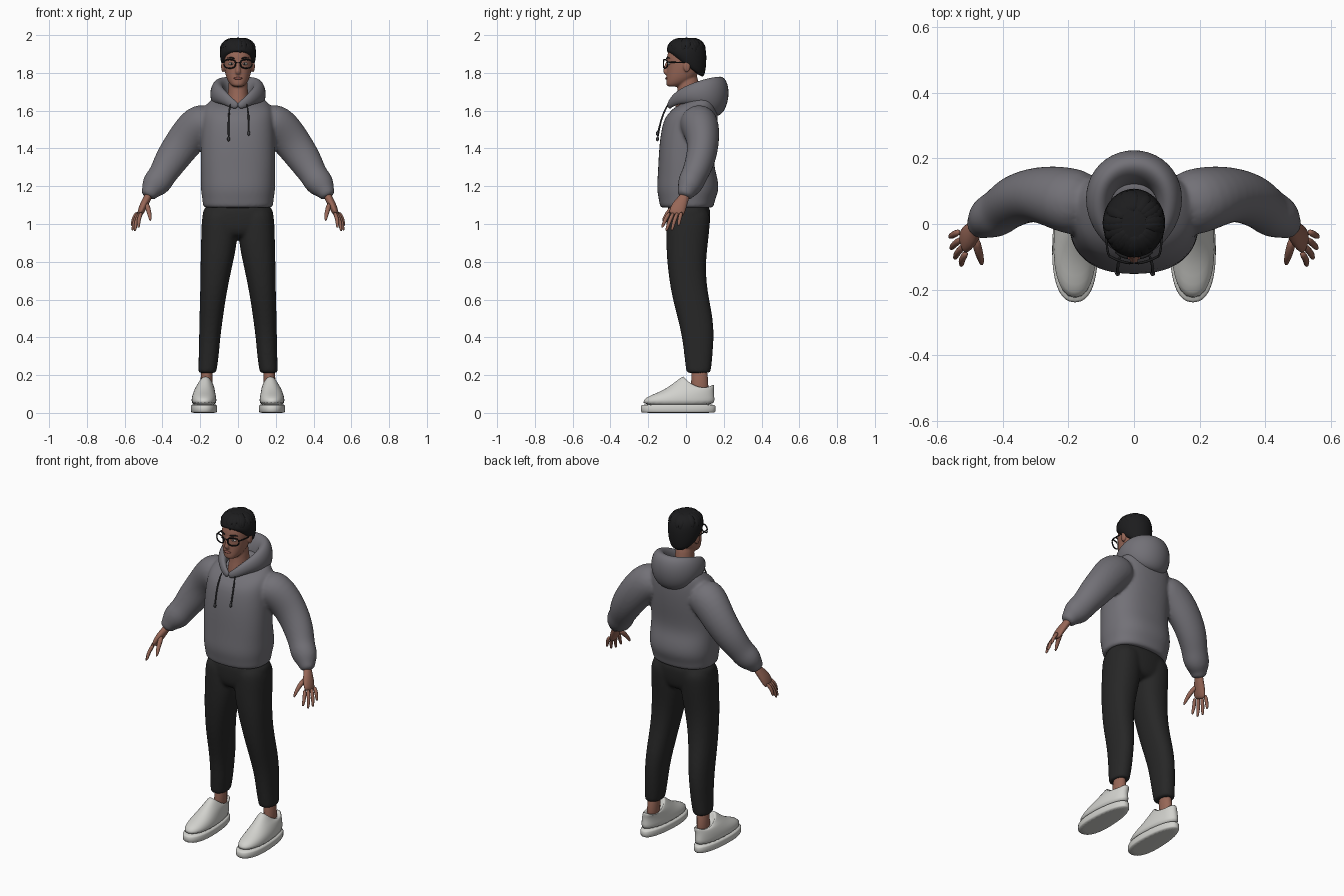
import bpy, bmesh, math, random
from mathutils import Vector, Matrix

random.seed(4)
cube = bpy.data.objects.get("Cube")
if cube:
    bpy.data.objects.remove(cube, do_unlink=True)


def material(name, *rgb):
    m = bpy.data.materials.new(name)
    m.use_nodes = True
    m.diffuse_color = (*rgb, 1)
    m.node_tree.nodes["Principled BSDF"].inputs["Base Color"].default_value = (*rgb, 1)
    return m


GREY = material("grey fleece", .17, .165, .185)
CORD = material("dark cord", .05, .05, .055)
BLACK = material("black trousers", .02, .02, .02)
HAIR = material("black hair", .012, .012, .013)
SKIN = material("skin", .31, .135, .095)
LIPS = material("lips", .25, .085, .07)
WHITE = material("off-white shoe", .64, .64, .61)
EYE = material("eye white", .6, .58, .55)


def loft(bm, rings):
    """Skin a stack of point rings and cap both ends."""
    loops = [[bm.verts.new(p) for p in ring] for ring in rings]
    n = len(loops[0])
    for low, high in zip(loops, loops[1:]):
        for i in range(n):
            j = (i + 1) % n
            bm.faces.new((low[i], low[j], high[j], high[i]))
    bm.faces.new(loops[0][::-1])
    bm.faces.new(loops[-1])


def power(v, p):
    return math.copysign(abs(v) ** (2 / p), v)


def slices(bm, rows, p=2, taper=0, n=16):
    """Stack level cross-sections: height, half width, front, back, centre, tilt, dip."""
    rings = []
    for row in rows:
        z, half, front, back, cx, tilt, dip = (list(row) + [0, 0, 0])[:7]
        ring = []
        for i in range(n):
            a = math.tau * i / n
            dy = power(math.sin(a), p) * (back - front) / 2
            x = cx + half * power(math.cos(a), p) * (1 - taper * dy)
            ring.append(Vector((x, (front + back) / 2 + dy, z + tilt * dy - dip * math.cos(a) ** 2)))
        rings.append(ring)
    loft(bm, rings)


def limb(bm, path, radii, ref=(0, 1, 0), n=12):
    """Sweep an ellipse along a path; the first radius lies along ref."""
    pts = [Vector(p) for p in path]
    rings = []
    for i, c in enumerate(pts):
        t = (pts[min(i + 1, len(pts) - 1)] - pts[max(i - 1, 0)]).normalized()
        u = Vector(ref)
        u = (u - t * u.dot(t)).normalized()
        v = t.cross(u)
        ru, rv = radii[i] if isinstance(radii, list) else (radii, radii)
        rings.append([c + u * ru * math.cos(math.tau * k / n) + v * rv * math.sin(math.tau * k / n)
                      for k in range(n)])
    loft(bm, rings)


def ball(bm, centre, size):
    bmesh.ops.create_uvsphere(bm, u_segments=16, v_segments=10, radius=1,
                              matrix=Matrix.Translation(centre) @ Matrix.Diagonal((*size, 1)))


def finish(bm, name, mat, mirror=False, fuse=0, levels=2):
    bmesh.ops.recalc_face_normals(bm, faces=bm.faces)
    for f in bm.faces:
        f.smooth = True
    me = bpy.data.meshes.new(name)
    bm.to_mesh(me)
    bm.free()
    me.materials.append(mat)
    ob = bpy.data.objects.new(name, me)
    bpy.context.collection.objects.link(ob)
    if mirror:
        ob.modifiers.new("mirror", "MIRROR").use_mirror_merge = False
    if levels:
        sub = ob.modifiers.new("round", "SUBSURF")
        sub.levels = sub.render_levels = levels
    if fuse:
        re = ob.modifiers.new("fuse", "REMESH")
        re.mode, re.voxel_size, re.use_smooth_shade = "VOXEL", fuse, True
        sm = ob.modifiers.new("soften", "SMOOTH")
        sm.factor, sm.iterations = .5, 5
    return ob


# Hooded top: body and both sleeves fused into one surface
bm = bmesh.new()
slices(bm, [(1.085, .18, -.13, .14), (1.09, .188, -.14, .148), (1.13, .19, -.145, .155),
            (1.18, .2, -.157, .178), (1.25, .2, -.152, .168), (1.32, .2, -.148, .145),
            (1.44, .2, -.142, .163), (1.55, .195, -.122, .172), (1.61, .185, -.095, .168, 0, .2),
            (1.64, .16, -.08, .15, 0, .35), (1.665, .1, -.06, .12, 0, .5)], p=2.4, n=20)
sleeve = [(.12, .05, 1.55), (.21, .075, 1.53), (.29, .095, 1.43), (.36, .075, 1.33),
          (.4, .045, 1.26), (.42, .03, 1.23), (.45, .015, 1.195), (.465, 0, 1.17), (.48, -.01, 1.14)]
girth = [(.1, .1), (.105, .115), (.085, .1), (.08, .09), (.07, .074),
         (.072, .078), (.064, .07), (.046, .046), (.042, .042)]
for side in (1, -1):
    limb(bm, [(side * x, y, z) for x, y, z in sleeve], girth, n=16)
finish(bm, "hoodie_body", GREY, fuse=.009)

# Lowered hood, thick at the back and tapering to the neckline
bm = bmesh.new()
half = [(0, -.09, 1.62), (.035, -.082, 1.64), (.08, -.04, 1.672), (.112, .03, 1.69),
        (.108, .11, 1.69), (.065, .16, 1.68)]
size = [(.018, .012), (.024, .015), (.037, .024), (.055, .036), (.085, .046), (.103, .054)]
limb(bm, half + [(0, .178, 1.675)] + [(-x, y, z) for x, y, z in half[::-1]],
     size + [(.108, .057)] + size[::-1], ref=(0, .1, 1), n=16)
finish(bm, "hood", GREY)

# Drawstrings with end tips
bm = bmesh.new()
for x, end in ((-.05, 1.45), (.057, 1.48)):
    limb(bm, [(x * .8, -.092, 1.64), (x, -.124, 1.58), (x, -.144, 1.5), (x, -.15, end)], .005, n=8)
    limb(bm, [(x, -.15, end + .015), (x, -.152, end - .015)], .009, n=8)
finish(bm, "drawstrings", CORD, levels=1)

# Trousers: two tapered legs fused with the hips
bm = bmesh.new()
leg = [(.21, .047, 0, .13, .163), (.22, .049, 0, .133, .162), (.3, .054, -.01, .142, .155),
       (.4, .057, -.022, .149, .15), (.5, .063, -.045, .145, .142), (.6, .069, -.072, .124, .134),
       (.7, .077, -.09, .109, .123), (.8, .088, -.102, .107, .112), (.9, .097, -.107, .118, .1),
       (1.0, .098, -.107, .13, .098), (1.1, .09, -.1, .13, .095)]
for side in (1, -1):
    slices(bm, [(*row[:4], side * row[4]) for row in leg], p=2.3)
slices(bm, [(.92, .1, -.08, .1), (.97, .19, -.106, .125), (1.04, .194, -.107, .133),
            (1.12, .185, -.1, .13)], p=2.4)
finish(bm, "trousers", BLACK, fuse=.009)

# Ankles
bm = bmesh.new()
slices(bm, [(.08, .034, .02, .125, .17), (.15, .031, .028, .118, .168),
            (.26, .034, .025, .115, .163)])
finish(bm, "ankles", SKIN, mirror=True, levels=1)

# Shoes: flat sole and a sloping upper with a hollow collar
bm = bmesh.new()
sole = (-.24, .157, .18)
slices(bm, [(z, w, *sole) for z, w in ((0, .066), (.003, .069), (.04, .069), (.046, .067))],
       p=2.3, taper=.7, n=32)
finish(bm, "shoe_soles", WHITE, mirror=True, levels=1)
bm = bmesh.new()
slices(bm, [(.035, .066, -.236, .153, .18), (.07, .066, -.23, .153, .18), (.093, .062, -.19, .15, .18),
            (.115, .056, -.13, .148, .178), (.138, .049, -.075, .149, .175, -.1),
            (.172, .043, -.02, .15, .172, -.28, .035), (.174, .038, -.008, .143, .172, -.28, .035),
            (.13, .034, .01, .13, .172)], p=2.2, taper=.7, n=24)
finish(bm, "shoe_uppers", WHITE, mirror=True, levels=1)

# Hands: palm, four fingers and a thumb
bm = bmesh.new()
limb(bm, [(.468, 0, 1.165), (.48, -.012, 1.135), (.5, -.035, 1.1), (.516, -.05, 1.06), (.522, -.056, 1.045)],
     [(.026, .022), (.028, .021), (.042, .022), (.043, .018), (.036, .012)])
for k, tip in enumerate([(.528, -.128, .98), (.548, -.106, .962), (.56, -.076, .965), (.563, -.04, .99)]):
    root = Vector((.51 + .007 * k, -.085 + .021 * k, 1.065))
    tip = Vector(tip)
    bend = root.lerp(tip, .5) + Vector((.008, -.004, 0))
    limb(bm, [root, bend, root.lerp(tip, .85), tip], [(.012, .012), (.011, .011), (.009, .009), (.005, .005)], n=8)
limb(bm, [(.485, -.04, 1.11), (.474, -.085, 1.075), (.466, -.11, 1.04), (.464, -.125, 1.015)],
     [(.016, .016), (.015, .014), (.011, .011), (.005, .005)], n=8)
finish(bm, "hands", SKIN, mirror=True, levels=1)

# Head with neck, nose and ears
bm = bmesh.new()
slices(bm, [(1.58, .07, -.06, .09), (1.64, .062, -.06, .085), (1.7, .052, -.045, .075), (1.82, .05, -.045, .06)])
slices(bm, [(1.726, .026, -.1, -.03), (1.738, .043, -.106, -.005), (1.765, .06, -.106, .045),
            (1.8, .07, -.104, .07), (1.84, .076, -.102, .085), (1.88, .078, -.105, .09),
            (1.92, .074, -.095, .088), (1.95, .06, -.075, .075), (1.97, .03, -.04, .04)], p=2.2)
limb(bm, [(0, -.097, 1.865), (0, -.106, 1.83), (0, -.112, 1.805), (0, -.102, 1.792)],
     [(.008, .009), (.011, .01), (.013, .016), (.008, .014)], n=10)
for side in (1, -1):
    ball(bm, (side * .08, .005, 1.835), (.01, .02, .032))
finish(bm, "head", SKIN, fuse=.005)

# Facial details
bm = bmesh.new()
ball(bm, (0, -.102, 1.771), (.023, .008, .007))
finish(bm, "mouth", LIPS, levels=0)
bm = bmesh.new()
ball(bm, (.035, -.09, 1.848), (.015, .009, .007))
finish(bm, "eyes", EYE, mirror=True, levels=0)
bm = bmesh.new()
ball(bm, (.035, -.0965, 1.848), (.006, .004, .006))
limb(bm, [(.015, -.104, 1.875), (.038, -.099, 1.882), (.06, -.083, 1.876)],
     [(.005, .004), (.005, .005), (.003, .003)], n=8)
finish(bm, "irises_and_brows", HAIR, mirror=True, levels=1)

# Spectacles: rims, bridge and temple arms
bm = bmesh.new()
rim = []
for k in range(25):
    a = math.tau * k / 24
    x = .044 + .031 * power(math.cos(a), 2.6)
    rim.append((x, -.12 + 4 * x * x, 1.848 + .023 * power(math.sin(a), 2.6)))
limb(bm, rim, .0042, n=8)
limb(bm, [(0, -.119, 1.856), (.015, -.118, 1.853)], .004, ref=(0, 0, 1), n=8)
limb(bm, [(.074, -.098, 1.857), (.083, -.085, 1.857), (.086, 0, 1.853)], .004, ref=(0, 0, 1), n=8)
finish(bm, "spectacles", HAIR, mirror=True, levels=1)

# Hair: a cap sloping to the nape, with overlapping locks
bm = bmesh.new()
slices(bm, [(1.835, .076, -.08, .085, 0, -.75), (1.845, .086, -.094, .098, 0, -.7),
            (1.87, .096, -.103, .108, 0, -.45), (1.905, .099, -.106, .112, 0, -.15),
            (1.94, .095, -.1, .106), (1.97, .074, -.08, .085), (1.987, .035, -.045, .05)])
for k in range(30):
    fringe = k < 18
    azimuth = (-1.5 + k * .175) if fringe else random.uniform(1.6, 4.7)
    end = random.uniform(-.12, .15) if fringe else random.uniform(-.2, .3)
    twist = random.uniform(-.25, .35)
    path = []
    for s in range(4):
        el = 1.25 + (end - 1.25) * s / 3
        az = azimuth + twist * s / 2
        path.append(Vector((.09 * math.sin(az) * math.cos(el), -.098 * math.cos(az) * math.cos(el) + .002,
                            1.908 + .076 * math.sin(el))))
    limb(bm, path, [(.01, .014), (.016, .026), (.018, .022), (.006, .004)],
         ref=path[1] - Vector((0, 0, 1.9)), n=8)
finish(bm, "hair", HAIR, levels=1)
